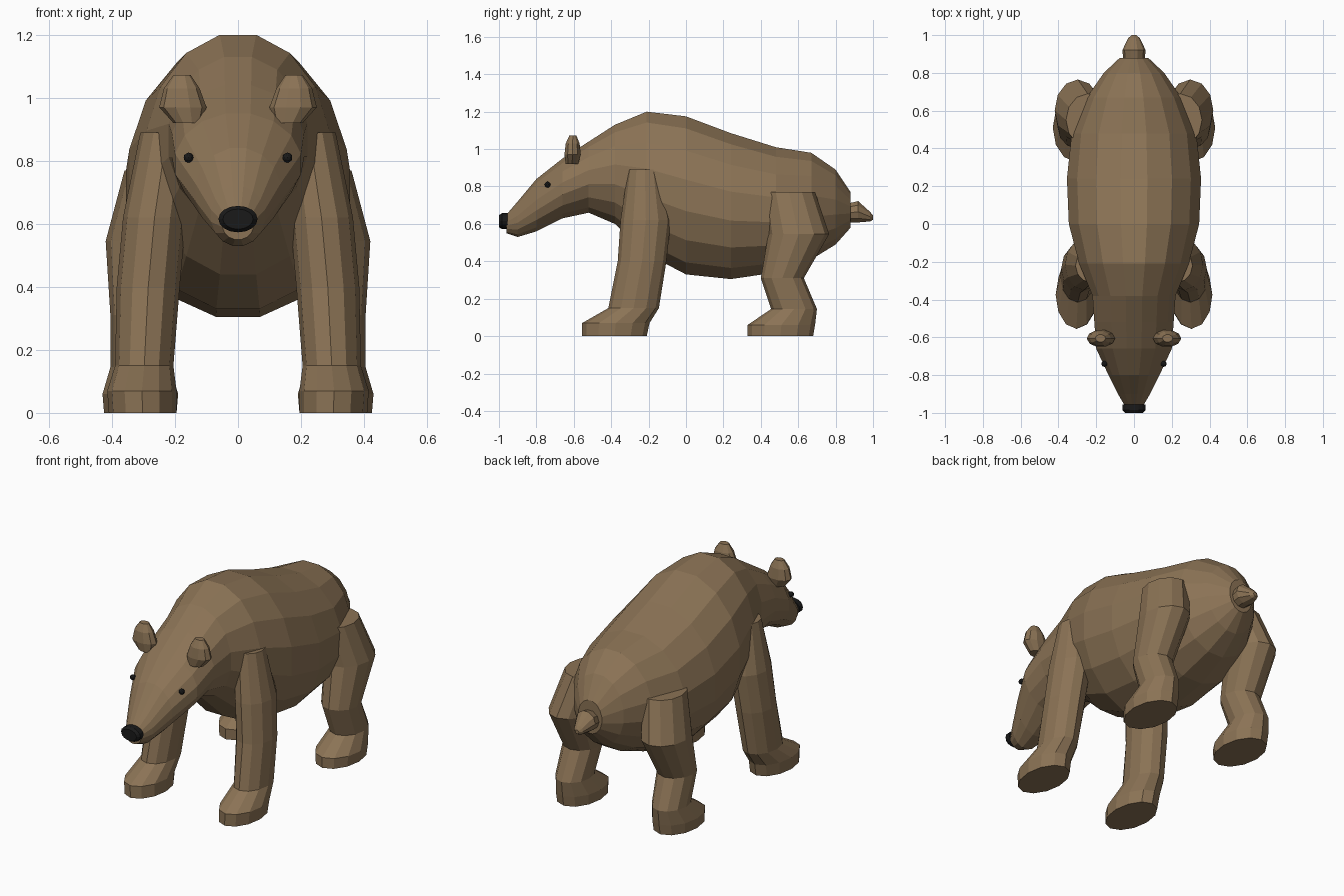
import bpy, bmesh
from math import cos, sin, pi
from mathutils import Vector

cube = bpy.data.objects.get("Cube")
if cube:
    bpy.data.objects.remove(cube, do_unlink=True)


def material(name, rgb):
    m = bpy.data.materials.new(name)
    m.use_nodes = True
    m.diffuse_color = (*rgb, 1)
    m.node_tree.nodes["Principled BSDF"].inputs["Base Color"].default_value = (*rgb, 1)
    return m


brown = material("brown fur", (0.258, 0.171, 0.091))
black = material("black", (0.01, 0.01, 0.01))


def add_object(name, bm, mat):
    bmesh.ops.recalc_face_normals(bm, faces=bm.faces)
    me = bpy.data.meshes.new(name)
    bm.to_mesh(me)
    bm.free()
    me.materials.append(mat)
    ob = bpy.data.objects.new(name, me)
    bpy.context.collection.objects.link(ob)
    return ob


def loft(name, rings, axis, sides, mat=brown, phase=0.0, side=1):
    """Elliptical rings (position, x min, x max, low, high) along 'y' or 'z'."""
    bm = bmesh.new()
    loops = []
    fit = cos(pi / sides) if phase else 1
    for pos, x0, x1, low, high in rings:
        loop = []
        for i in range(sides):
            a = 2 * pi * i / sides + phase
            x = (x0 + x1) / 2 + (x1 - x0) / 2 * cos(a) / fit
            t = (low + high) / 2 + (high - low) / 2 * sin(a) / fit
            co = (x * side, pos, t) if axis == 'y' else (x * side, t, pos)
            loop.append(bm.verts.new(co))
        loops.append(loop)
    for a, b in zip(loops, loops[1:]):
        for i in range(sides):
            j = (i + 1) % sides
            bm.faces.new((a[i], a[j], b[j], b[i]))
    bm.faces.new(loops[0])
    bm.faces.new(loops[-1])
    return add_object(name, bm, mat)


def centred(rows):
    return [(p, -w, w, low, high) for p, w, low, high in rows]


# Head, neck and torso in one tapering form: y, half width, bottom, top
body = [(-0.96, 0.05, 0.55, 0.65), (-0.90, 0.085, 0.53, 0.72),
        (-0.80, 0.135, 0.56, 0.84), (-0.66, 0.20, 0.63, 0.95),
        (-0.52, 0.21, 0.66, 1.04), (-0.38, 0.22, 0.60, 1.13),
        (-0.21, 0.29, 0.44, 1.20), (0.0, 0.345, 0.33, 1.175),
        (0.24, 0.355, 0.305, 1.085), (0.48, 0.33, 0.34, 1.01),
        (0.67, 0.25, 0.41, 0.98), (0.80, 0.16, 0.49, 0.89),
        (0.88, 0.075, 0.58, 0.77)]
loft("body", centred(body), 'y', 16, phase=pi / 16)

# Tail
tail = [(0.86, 0.055, 0.605, 0.71), (0.92, 0.062, 0.605, 0.725),
        (0.985, 0.03, 0.612, 0.665), (1.0, 0.012, 0.622, 0.645)]
loft("tail", centred(tail), 'y', 10)

# Nose
nose = [(-0.955, 0.062, 0.573, 0.657), (-0.985, 0.062, 0.573, 0.657),
        (-1.0, 0.048, 0.583, 0.647)]
loft("nose", centred(nose), 'y', 16, black)

# Leg and ear sections: height, inner x, outer x, front y, back y
front_leg = [(0.0, 0.195, 0.41, -0.555, -0.21), (0.07, 0.195, 0.415, -0.555, -0.195),
             (0.15, 0.205, 0.39, -0.415, -0.145), (0.40, 0.185, 0.385, -0.365, -0.105),
             (0.62, 0.165, 0.365, -0.35, -0.08), (0.89, 0.14, 0.31, -0.31, -0.13)]
back_leg = [(0.0, 0.195, 0.425, 0.33, 0.68), (0.06, 0.19, 0.43, 0.33, 0.69),
            (0.145, 0.215, 0.405, 0.455, 0.70), (0.31, 0.20, 0.405, 0.40, 0.63),
            (0.545, 0.175, 0.42, 0.44, 0.765), (0.77, 0.13, 0.36, 0.41, 0.69)]
ear = [(0.92, 0.115, 0.205, -0.645, -0.575), (0.97, 0.10, 0.25, -0.652, -0.56),
       (1.03, 0.122, 0.235, -0.645, -0.567), (1.072, 0.15, 0.205, -0.625, -0.585)]

for label, s in (("left", 1), ("right", -1)):
    loft(label + "_front_leg", front_leg, 'z', 12, side=s)
    loft(label + "_back_leg", back_leg, 'z', 12, side=s)
    loft(label + "_ear", ear, 'z', 10, side=s)
    # Small bead eyes
    bm = bmesh.new()
    bmesh.ops.create_icosphere(bm, subdivisions=2, radius=0.016)
    bmesh.ops.translate(bm, verts=bm.verts, vec=Vector((0.157 * s, -0.74, 0.81)))
    add_object(label + "_eye", bm, black)
